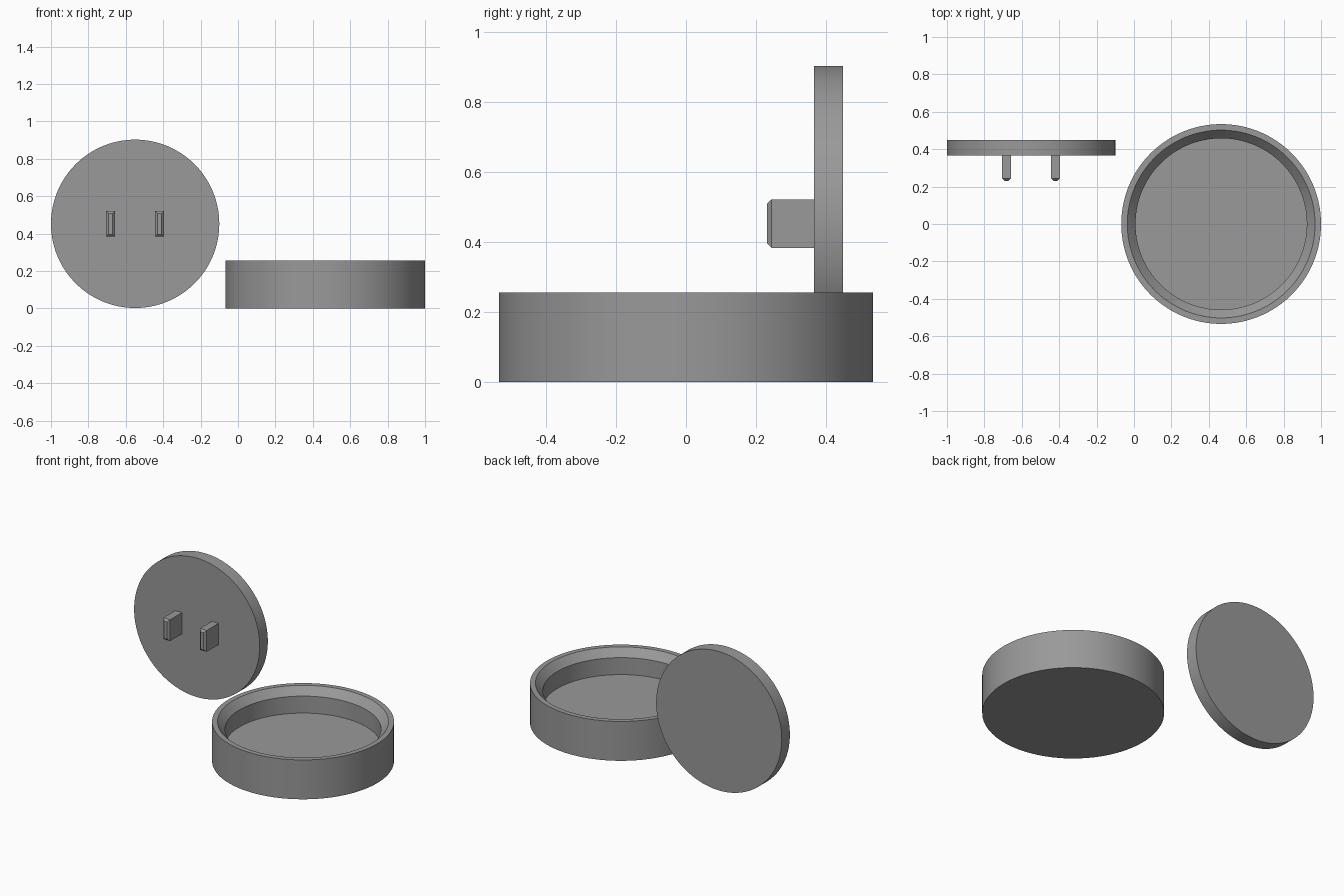
import bpy, bmesh, math
from mathutils import Matrix

if "Cube" in bpy.data.objects:
    bpy.data.objects.remove(bpy.data.objects["Cube"])

SIDES = 128
grey = bpy.data.materials.new("plain grey")
grey.diffuse_color = (0.32, 0.32, 0.32, 1)
grey.use_nodes = True
grey.node_tree.nodes["Principled BSDF"].inputs["Base Color"].default_value = grey.diffuse_color


def finish(name, bm):
    """Turn a bmesh into a named object with smooth curves and crisp edges."""
    bmesh.ops.recalc_face_normals(bm, faces=bm.faces)
    mesh = bpy.data.meshes.new(name)
    bm.to_mesh(mesh)
    bm.free()
    mesh.materials.append(grey)
    obj = bpy.data.objects.new(name, mesh)
    bpy.context.collection.objects.link(obj)
    bpy.ops.object.select_all(action='DESELECT')
    obj.select_set(True)
    bpy.context.view_layer.objects.active = obj
    bpy.ops.object.shade_smooth_by_angle(angle=math.radians(30))
    return obj


def turned(name, profile, matrix):
    """Revolve (radius, height) points about z, capping both ends."""
    bm = bmesh.new()
    rings = []
    for r, z in profile:
        rings.append([bm.verts.new((r * math.cos(2 * math.pi * i / SIDES),
                                    r * math.sin(2 * math.pi * i / SIDES), z))
                      for i in range(SIDES)])
    for a, b in zip(rings, rings[1:]):
        for i in range(SIDES):
            j = (i + 1) % SIDES
            bm.faces.new((a[i], a[j], b[j], b[i]))
    bm.faces.new(rings[0])
    bm.faces.new(rings[-1])
    bm.transform(matrix)
    return finish(name, bm)


# round dish: outer wall, flat rim, sloped inner lip, inner wall, floor
turned("dish",
       [(0.534, 0), (0.534, 0.255), (0.502, 0.255), (0.458, 0.206), (0.458, 0.096)],
       Matrix.Translation((0.466, 0, 0)))

# upright disc lid, axis along y
LID_X, LID_Z, LID_FRONT, LID_BACK = -0.55, 0.452, 0.365, 0.448
turned("lid", [(0.45, 0), (0.45, LID_BACK - LID_FRONT)],
       Matrix.Translation((LID_X, LID_BACK, LID_Z)) @ Matrix.Rotation(math.pi / 2, 4, 'X'))

# two prongs on the lid's front face, with chamfered tips
TIP = 0.231
for side, label in ((-1, "left"), (1, "right")):
    bm = bmesh.new()
    bmesh.ops.create_cube(bm, size=1)
    length = LID_FRONT - TIP
    bm.transform(Matrix.Translation((LID_X + side * 0.131, TIP + length / 2, LID_Z))
                 @ Matrix.Diagonal((0.048, length, 0.138, 1)))
    tip_edges = [e for e in bm.edges if all(v.co.y < TIP + 0.01 for v in e.verts)]
    bmesh.ops.bevel(bm, geom=tip_edges, offset=0.013, segments=1, affect='EDGES')
    finish(label + "_prong", bm)
